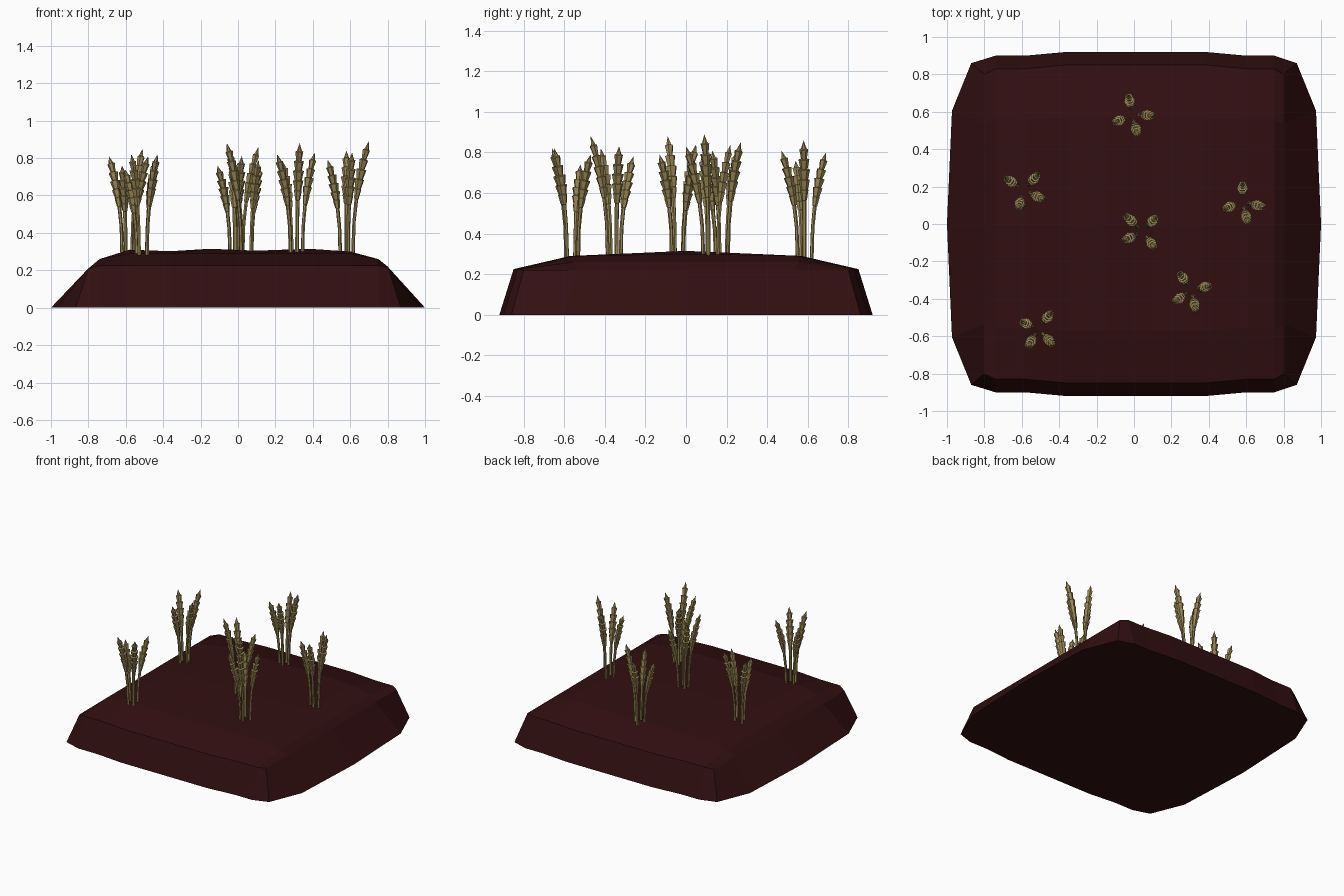
import bpy, bmesh, math
from mathutils import Vector

cube = bpy.data.objects.get("Cube")
if cube:
    bpy.data.objects.remove(cube, do_unlink=True)


def make_material(name, rgb):
    mat = bpy.data.materials.new(name)
    mat.use_nodes = True
    mat.diffuse_color = (*rgb, 1)
    mat.node_tree.nodes["Principled BSDF"].inputs["Base Color"].default_value = (*rgb, 1)
    return mat


def finish(bm, name, mat):
    bmesh.ops.recalc_face_normals(bm, faces=bm.faces)
    mesh = bpy.data.meshes.new(name)
    bm.to_mesh(mesh)
    bm.free()
    mesh.materials.append(mat)
    obj = bpy.data.objects.new(name, mesh)
    bpy.context.collection.objects.link(obj)
    return obj


soil = make_material("dark soil", (0.032, 0.0048, 0.0055))
straw = make_material("dry straw", (0.33, 0.25, 0.09))


# Soil mound: a domed grid on top, with sloped sides down to a wider base
def build_mound():
    # x, ridge height, half depth at the rim
    columns = [(-0.8, 0.21, 0.8), (-0.74, 0.26, 0.83), (-0.58, 0.31, 0.83),
               (-0.36, 0.302, 0.85), (-0.15, 0.315, 0.85), (0.1, 0.305, 0.85),
               (0.38, 0.315, 0.85), (0.6, 0.3, 0.83), (0.75, 0.26, 0.83), (0.8, 0.22, 0.8)]
    # fraction of half depth, height limit
    rows = [(-1, 0.225), (-0.67, 0.29), (0, 0.32), (0.67, 0.29), (1, 0.225)]
    bm = bmesh.new()
    grid = [[bm.verts.new((x, f * half, min(z, limit))) for f, limit in rows]
            for x, z, half in columns]
    for a, b in zip(grid, grid[1:]):
        for j in range(len(rows) - 1):
            bm.faces.new((a[j], b[j], b[j + 1], a[j + 1]))

    # rim loop and its matching base loop
    rim = ([c[0] for c in grid] + grid[-1][1:-1]
           + [c[-1] for c in reversed(grid)] + grid[0][-2:0:-1])
    base = []
    for v in rim:
        x, y, _ = v.co
        if abs(x) > 0.79:
            side = math.copysign(1, x)
            if abs(y) > 0.79:
                x, y = 0.87 * side, math.copysign(0.86, y)
            else:
                x, y = side * (1 - 0.05 * abs(y)), y * 1.13
        else:
            y += math.copysign(0.07, y)
        base.append(bm.verts.new((x, y, 0)))
    for i in range(len(rim)):
        k = (i + 1) % len(rim)
        bm.faces.new((rim[i], base[i], base[k], rim[k]))
    bm.faces.new(base)
    return finish(bm, "soil_mound", soil)


# Stalk: stem and stepped grain head lofted along an outward-bending path
STEM = [(0, 0.011), (0.3, 0.01), (0.5, 0.011)]
HEAD_WIDTHS = [0.021, 0.028, 0.03, 0.027, 0.022]


def stalk_profile():
    profile = list(STEM)
    step = 0.085
    for i, width in enumerate(HEAD_WIDTHS):
        t = 0.5 + i * step
        profile.append((t + 0.005, width * 0.65))
        profile.append((t + step, width))
    profile.append((0.93, 0.014))
    return profile


def add_stalk(bm, root, tip, sides=6):
    def point(t):
        p = root.lerp(tip, t ** 2.2)
        p.z = root.z + (tip.z - root.z) * t
        return p

    lean = (tip - root).to_2d()
    out = Vector((lean.x, lean.y, 0)).normalized()
    across = Vector((-out.y, out.x, 0))
    rings = []
    for t, radius in stalk_profile():
        tangent = (point(t + 0.01) - point(t - 0.01 if t > 0.01 else 0)).normalized()
        normal = across.cross(tangent)
        ring = []
        for s in range(sides):
            a = math.tau * s / sides
            ring.append(bm.verts.new(point(t) + radius * (
                across * math.cos(a) + normal * 0.9 * math.sin(a))))
        rings.append(ring)
    for low, high in zip(rings, rings[1:]):
        for s in range(sides):
            k = (s + 1) % sides
            bm.faces.new((low[s], low[k], high[k], high[s]))
    apex = bm.verts.new(tip)
    for s in range(sides):
        bm.faces.new((rings[-1][s], rings[-1][(s + 1) % sides], apex))
    bm.faces.new(rings[0])


# Clumps: centre, then the tip of each stalk
CLUMPS = {
    "back": ((-0.01, 0.585), [(-0.03, 0.69, 0.8), (0.11, 0.58, 0.86),
                              (-0.11, 0.54, 0.76), (0.02, 0.47, 0.81)]),
    "right": ((-0.59, 0.18), [(-0.69, 0.25, 0.81), (-0.51, 0.27, 0.85),
                              (-0.48, 0.13, 0.81), (-0.62, 0.08, 0.76)]),
    "left": ((0.58, 0.12), [(0.58, 0.22, 0.84), (0.7, 0.09, 0.89),
                            (0.48, 0.08, 0.79), (0.61, 0, 0.83)]),
    "middle": ((0.05, -0.04), [(-0.05, 0.05, 0.84), (0.12, 0.04, 0.76),
                               (-0.06, -0.09, 0.88), (0.11, -0.13, 0.79)]),
    "front_left": ((0.31, -0.35), [(0.24, -0.26, 0.78), (0.41, -0.33, 0.83),
                                   (0.21, -0.42, 0.82), (0.33, -0.47, 0.88)]),
    "front_right": ((-0.51, -0.56), [(-0.605, -0.52, 0.74), (-0.44, -0.47, 0.79),
                                     (-0.57, -0.66, 0.82), (-0.43, -0.65, 0.82)]),
}

build_mound()
for place, (centre, tips) in CLUMPS.items():
    bm = bmesh.new()
    middle = Vector((*centre, 0.27))
    for tip in map(Vector, tips):
        out = (tip - middle).to_2d().normalized() * 0.035
        add_stalk(bm, middle + Vector((out.x, out.y, 0)), tip)
    finish(bm, "wheat_clump_" + place, straw)
